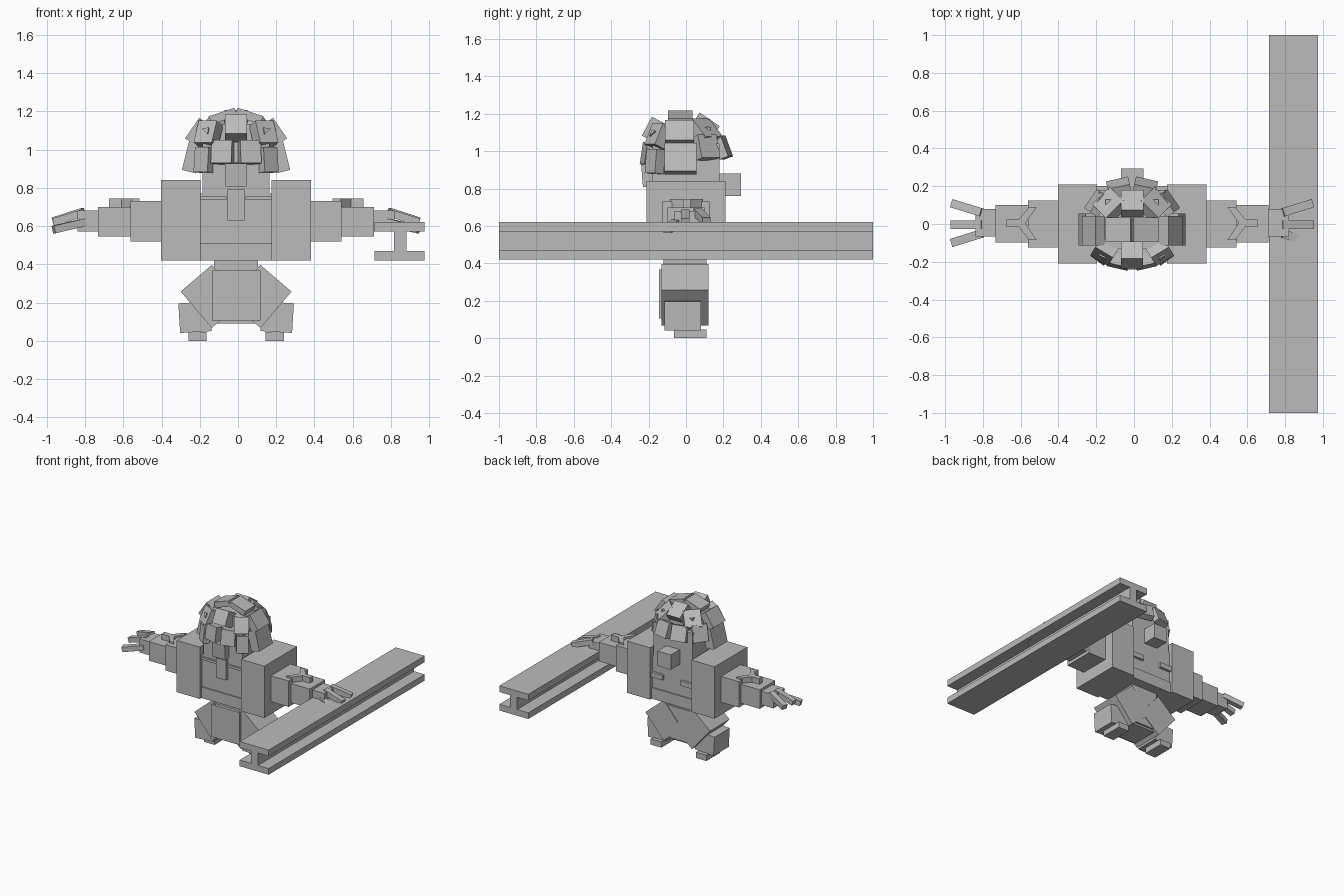
import bpy, bmesh
from mathutils import Vector, Matrix

if "Cube" in bpy.data.objects:
    bpy.data.objects.remove(bpy.data.objects["Cube"], do_unlink=True)

grey = bpy.data.materials.new("plain grey")
grey.use_nodes = True
COLOUR = (0.5, 0.5, 0.5, 1)
grey.diffuse_color = COLOUR
grey.node_tree.nodes["Principled BSDF"].inputs["Base Color"].default_value = COLOUR

CX = -0.01  # body centre line
SIDES = (("left", 1), ("right", -1))


def finish(name, bm):
    mesh = bpy.data.meshes.new(name)
    bmesh.ops.recalc_face_normals(bm, faces=bm.faces)
    bm.to_mesh(mesh)
    bm.free()
    mesh.materials.append(grey)
    obj = bpy.data.objects.new(name, mesh)
    bpy.context.collection.objects.link(obj)
    return obj


def block(name, centre, size, normal=(0, 0, 1)):
    """Box whose local z points along normal; local y leans upwards."""
    n = Vector(normal)
    turn = Matrix() if tuple(normal) == (0, 0, 1) else n.to_track_quat('Z', 'Y').to_matrix().to_4x4()
    bm = bmesh.new()
    bmesh.ops.create_cube(bm, size=1, matrix=Matrix.Translation(centre) @ turn @ Matrix.Diagonal((*size, 1)))
    return finish(name, bm)


def span(name, x, y, z):
    """Upright box between pairs of limits, x measured from the centre line."""
    lows, highs = zip(x, y, z)
    a, b = Vector(lows), Vector(highs)
    c = (a + b) / 2
    c.x += CX
    return block(name, c, [abs(v) for v in b - a])


def pair(name, x, y, z):
    for side, s in SIDES:
        span(f"{side}_{name}", (s * x[0], s * x[1]), y, z)


def tile_pair(name, centre, size, normal):
    for side, s in SIDES:
        block(f"{side}_{name}", (CX + s * centre[0], *centre[1:]), size, (s * normal[0], *normal[1:]))


def tile(name, centre, size, normal):
    block(name, (CX, *centre), size, (0, *normal))


def prism(name, outline, depth, place):
    """Extruded flat outline, moved by a matrix."""
    bm = bmesh.new()
    face = bm.faces.new([bm.verts.new((*p, 0)) for p in outline])
    grown = bmesh.ops.extrude_face_region(bm, geom=[face])["geom"]
    top = [v for v in grown if isinstance(v, bmesh.types.BMVert)]
    bmesh.ops.translate(bm, verts=top, vec=(0, 0, depth))
    bmesh.ops.transform(bm, matrix=place, verts=bm.verts)
    return finish(name, bm)


# Torso
span("chest", (-.19, .19), (-.18, .18), (.51, .77))
span("belt", (-.19, .19), (-.19, .19), (.42, .51))
span("chest_tab", (-.045, .045), (-.205, -.17), (.63, .79))
span("back_pack", (-.06, .06), (.17, .295), (.76, .88))
pair("shoulder", (.185, .393), (-.21, .21), (.42, .84))
pair("front_collar_plate", (.05, .19), (-.195, -.17), (.735, .755))
pair("back_plate", (.08, .19), (.17, .2), (.6, .64))

# Arms
pair("upper_arm", (.39, .552), (-.125, .125), (.52, .73))
pair("forearm", (.55, .722), (-.098, .1), (.545, .7))
pair("wrist", (.72, .83), (-.065, .08), (.57, .68))
tile_pair("outer_finger", (.86, .085, .645), (.16, .045, .04), (.3, .1, 1))
for side, s in SIDES:
    for label, y, z, turn, drop in (("back", .085, .65, .3, .3), ("middle", -.005, .645, 0, .3),
                                    ("front", -.075, .6, -.3, .22)):
        place = (Matrix.Translation((CX + s * .875, y, z)) @ Matrix.Rotation(s * turn, 4, 'Z')
                 @ Matrix.Rotation(s * drop, 4, 'Y'))
        bm = bmesh.new()
        bmesh.ops.create_cube(bm, size=1, matrix=place @ Matrix.Diagonal((.17, .045, .04, 1)))
        finish(f"{side}_{label}_finger", bm)
    old = bpy.data.objects.get(f"{side}_outer_finger")
    bpy.data.objects.remove(old, do_unlink=True)

# Forked plate on each arm
FORK = [(.665, -.015), (.665, .025), (.6, .025), (.545, .09), (.505, .09),
        (.565, .005), (.505, -.085), (.545, -.085), (.6, -.015)]
for side, s in SIDES:
    prism(f"{side}_arm_fork", FORK, .05, Matrix.Translation((CX, 0, .695)) @ Matrix.Diagonal((s, 1, 1, 1)))

# Hips and legs
span("waist", (-.115, .115), (-.12, .11), (.36, .43))
span("pelvis", (-.127, .127), (-.145, .115), (.105, .367))
span("pelvis_base", (-.11, .11), (-.12, .1), (.09, .11))
tile_pair("thigh", (.127, -.005, .232), (.25, .215, .25), (.65, 0, .76))
tile_pair("shin", (.215, -.018, .123), (.195, .165, .155), (.06, 0, 1))
pair("foot", (.155, .25), (-.065, .11), (0, .047))

# Head core
span("head_core", (-.175, .175), (-.18, .18), (.76, 1.04))
span("head_crown", (-.14, .14), (-.13, .13), (1.03, 1.13))

# Head plates
tile("brow_plate", (-.165, 1.11), (.115, .115, .1), (-.85, .45))
tile("rear_crown_plate", (.11, 1.145), (.12, .13, .06), (.55, .8))
tile("chin", (-.2, .87), (.115, .12, .07), (-1, -.08))
tile_pair("crown_plate", (.068, -.03, 1.175), (.13, .14, .045), (.33, 0, 1))
tile_pair("rear_top_plate", (.115, .1, 1.105), (.13, .14, .06), (.5, .5, .75))
tile_pair("upper_side_plate", (.205, -.035, 1.095), (.155, .13, .06), (.8, 0, .55))
tile_pair("lower_side_plate", (.228, -.03, .96), (.17, .155, .075), (1, 0, .25))
tile_pair("eye_plate", (.145, -.145, 1.08), (.11, .125, .07), (.45, -.75, .4))
tile_pair("muzzle_plate", (.07, -.195, .985), (.11, .12, .065), (.22, -.95, .15))
tile_pair("cheek_plate", (.165, -.165, .945), (.09, .13, .06), (.6, -.8, .1))
tile_pair("rear_side_plate", (.185, .11, 1.02), (.12, .13, .05), (.8, .55, .3))
tile_pair("rear_plate", (.07, .195, 1.02), (.12, .12, .05), (.2, .9, .35))

# Triangular eyes
for side, s in SIDES:
    n = Vector((s * .45, -.75, .4)).normalized()
    place = Matrix.Translation(Vector((CX + s * .145, -.145, 1.08)) + n * .034)
    place = place @ n.to_track_quat('Z', 'Y').to_matrix().to_4x4()
    prism(f"{side}_eye", [(-s * .022, -.018), (s * .02, .012), (-s * .02, .02)], .009, place)

# Steel beam
beam = [(.715, .42), (.975, .42), (.975, .47), (.88, .47), (.88, .57), (.975, .57),
        (.975, .62), (.715, .62), (.715, .57), (.815, .57), (.815, .47), (.715, .47)]
prism("steel_beam", beam, 2, Matrix(((1, 0, 0, 0), (0, 0, 1, -1), (0, 1, 0, 0), (0, 0, 0, 1))))
